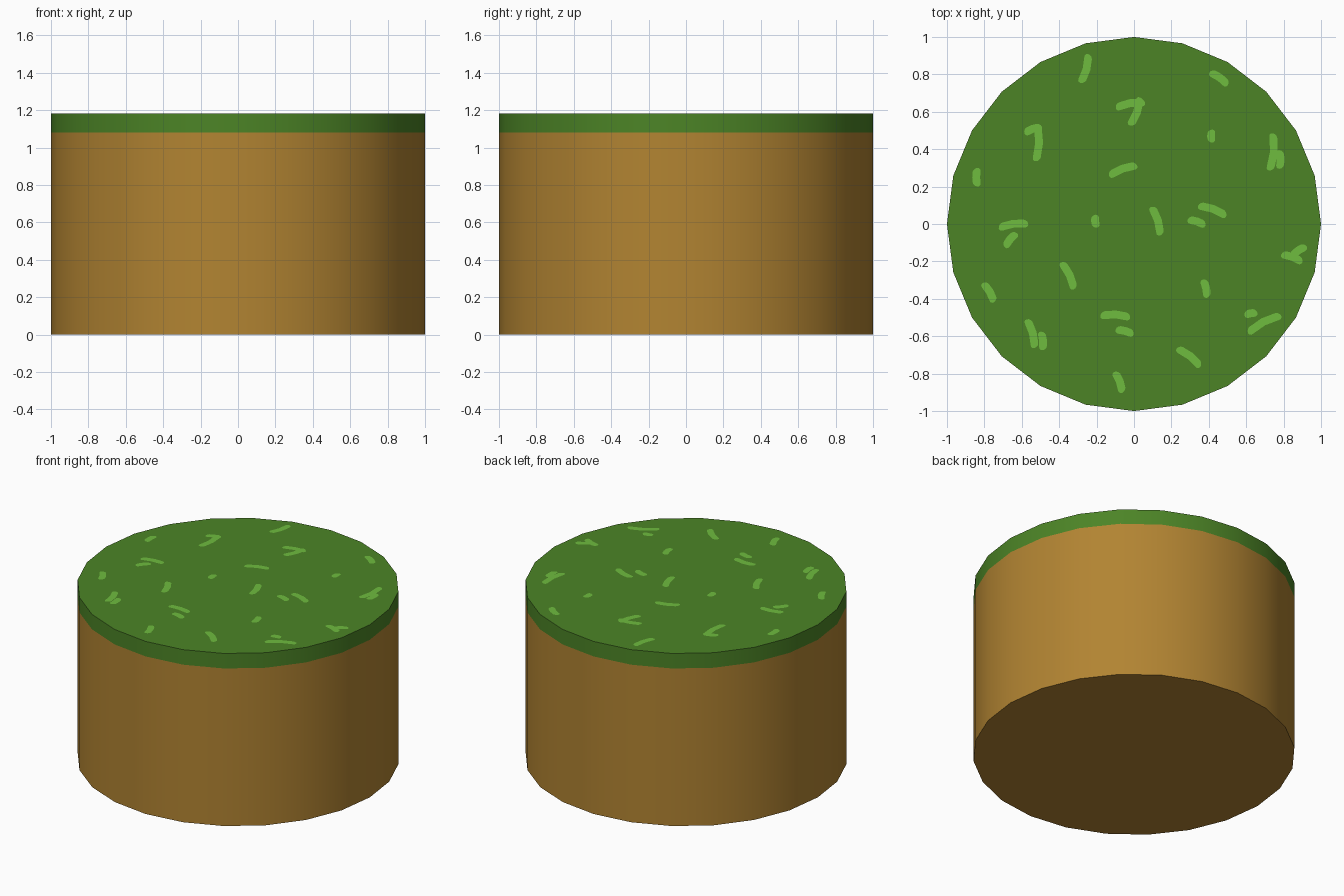
import bpy, bmesh, math
from mathutils import Vector

if "Cube" in bpy.data.objects:
    bpy.data.objects.remove(bpy.data.objects["Cube"])

SIDES, SOIL_H, TOP_H = 24, 1.08, 1.183


def material(name, rgb):
    m = bpy.data.materials.new(name)
    m.diffuse_color = (*[((c / 255 + 0.055) / 1.055) ** 2.4 for c in rgb], 1)
    m.use_nodes = True
    m.node_tree.nodes["Principled BSDF"].inputs["Base Color"].default_value = m.diffuse_color
    return m


def add_object(name, bm, mat):
    me = bpy.data.meshes.new(name)
    bm.to_mesh(me)
    bm.free()
    me.materials.append(mat)
    ob = bpy.data.objects.new(name, me)
    bpy.context.collection.objects.link(ob)
    return ob


def drum(name, z0, z1, mat, open_end):
    """24-sided drum with the hidden end (0 bottom, 1 top) left open."""
    bm = bmesh.new()
    lo, hi = [[bm.verts.new((math.cos(a), math.sin(a), z))
               for a in (math.tau * i / SIDES for i in range(SIDES))]
              for z in (z0, z1)]
    for i in range(SIDES):
        j = (i + 1) % SIDES
        bm.faces.new((lo[i], lo[j], hi[j], hi[i]))
    bm.faces.new(hi if open_end == 0 else lo[::-1])
    ob = add_object(name, bm, mat)
    bpy.ops.object.select_all(action='DESELECT')
    ob.select_set(True)
    bpy.context.view_layer.objects.active = ob
    bpy.ops.object.shade_smooth_by_angle(angle=math.radians(30))


def blade(bm, x, y, deg, length, width):
    """Flat round-ended fleck, bent slightly to the left of its direction."""
    along = Vector((math.cos(math.radians(deg)), math.sin(math.radians(deg))))
    left = Vector((-along.y, along.x))
    r = width / 2
    half = length / 2 - r
    outline = []
    for end in (1, -1):
        # round cap, then the bent side leading to the other cap
        for k in range(7):
            t = math.pi * (k / 6 - 0.5)
            outline.append(along * end * (half + r * math.cos(t))
                           + left * end * r * math.sin(t))
        outline.append(left * end * r)
    bend = 0.08 * length
    verts = []
    for p in outline:
        s = p.dot(along) / (length / 2)
        q = Vector((x, y)) + p + left * bend * (0.5 - s * s)
        verts.append(bm.verts.new((q.x, q.y, TOP_H + 0.002)))
    bm.faces.new(verts)


soil_brown = material("soil brown", (178, 132, 50))
grass_green = material("grass green", (76, 132, 38))
blade_green = material("light blade green", (110, 188, 62))

drum("soil_block", 0, SOIL_H, soil_brown, 1)
drum("grass_layer", SOIL_H, TOP_H, grass_green, 0)

# painted grass flecks on the top, grouped by length: x, y, direction
flecks = {
    0.07: [(.415, .47, 90), (-.205, .015, 95), (.625, -.48, 10)],
    0.10: [(-.54, .505, 20), (.78, .345, 270), (-.84, .25, 90),
           (-.66, -.085, 50), (.335, .01, -18), (.88, -.145, 35),
           (-.49, -.625, -85), (-.05, -.575, -15), (.382, -.345, -78)],
    0.12: [(.455, .78, -35), (.845, -.18, -20), (-.775, -.365, -60),
           (-.08, -.845, -70)],
    0.16: [(-.26, .83, 255), (-.02, .64, 10), (.01, .60, 250),
           (-.06, .29, 20), (-.645, -.005, 8), (.122, .017, -73),
           (.42, .075, -20), (-.35, -.275, -65), (-.547, -.585, -75),
           (-.10, -.49, -3), (.295, -.71, -38)],
    0.20: [(-.515, .435, 268), (.74, .385, 265), (.695, -.53, 28)],
}
bm = bmesh.new()
for length, spots in flecks.items():
    for x, y, deg in spots:
        blade(bm, x, y, deg, length, 0.042)
add_object("grass_blades", bm, blade_green)
